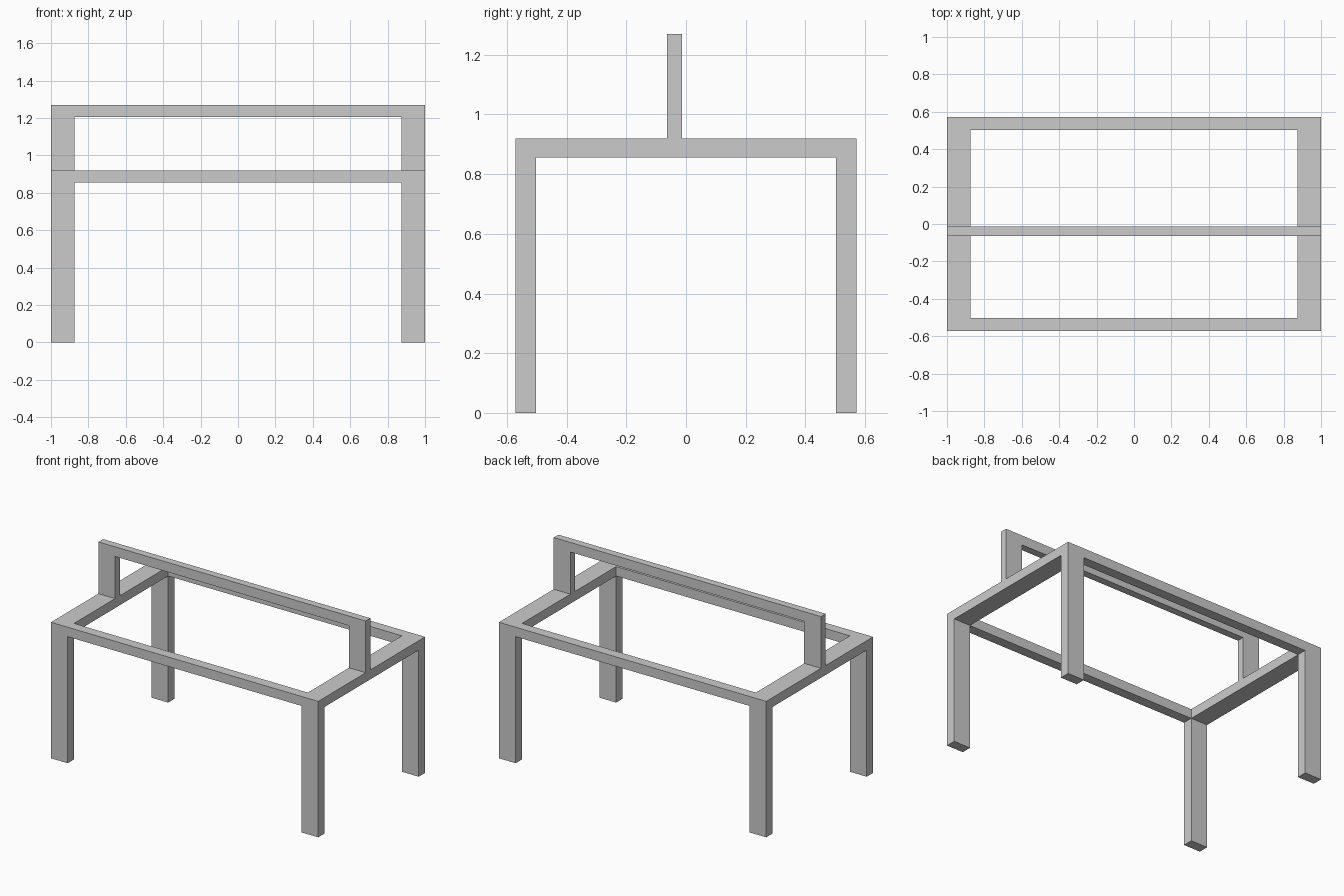
import bpy

if "Cube" in bpy.data.objects:
    bpy.data.objects.remove(bpy.data.objects["Cube"])

W, D = 1.0, 0.571           # half width, half depth
XI, YI = 0.875, 0.503       # inner edges of the frame
Z1, Z2, Z3, Z4 = 0.856, 0.92, 1.205, 1.27
B0, B1 = -0.064, -0.014     # depth range of the raised bar


def box(name, x, y, z):
    """Axis-aligned box from (min, max) ranges."""
    bpy.ops.mesh.primitive_cube_add(
        size=1, location=[(a + b) / 2 for a, b in (x, y, z)])
    ob = bpy.context.object
    ob.name = name
    ob.scale = [b - a for a, b in (x, y, z)]
    bpy.ops.object.transform_apply(location=True, rotation=False, scale=True)
    return ob


def span(s, inner, outer):
    return tuple(sorted((s * inner, s * outer)))


for sx, side in ((-1, "left"), (1, "right")):
    xr = span(sx, XI, W)
    # Legs
    for sy, end in ((-1, "front"), (1, "back")):
        box(f"{end}_{side}_leg", xr, span(sy, YI, D), (0, Z1))
    # Short side rail and the post standing on it
    box(f"{side}_side_rail", xr, (-D, D), (Z1, Z2))
    box(f"{side}_post", xr, (B0, B1), (Z2, Z3))

# Long rails between the side rails
for sy, end in ((-1, "front"), (1, "back")):
    box(f"{end}_rail", (-XI, XI), span(sy, YI, D), (Z1, Z2))

# Raised bar across the posts
box("top_bar", (-W, W), (B0, B1), (Z3, Z4))
